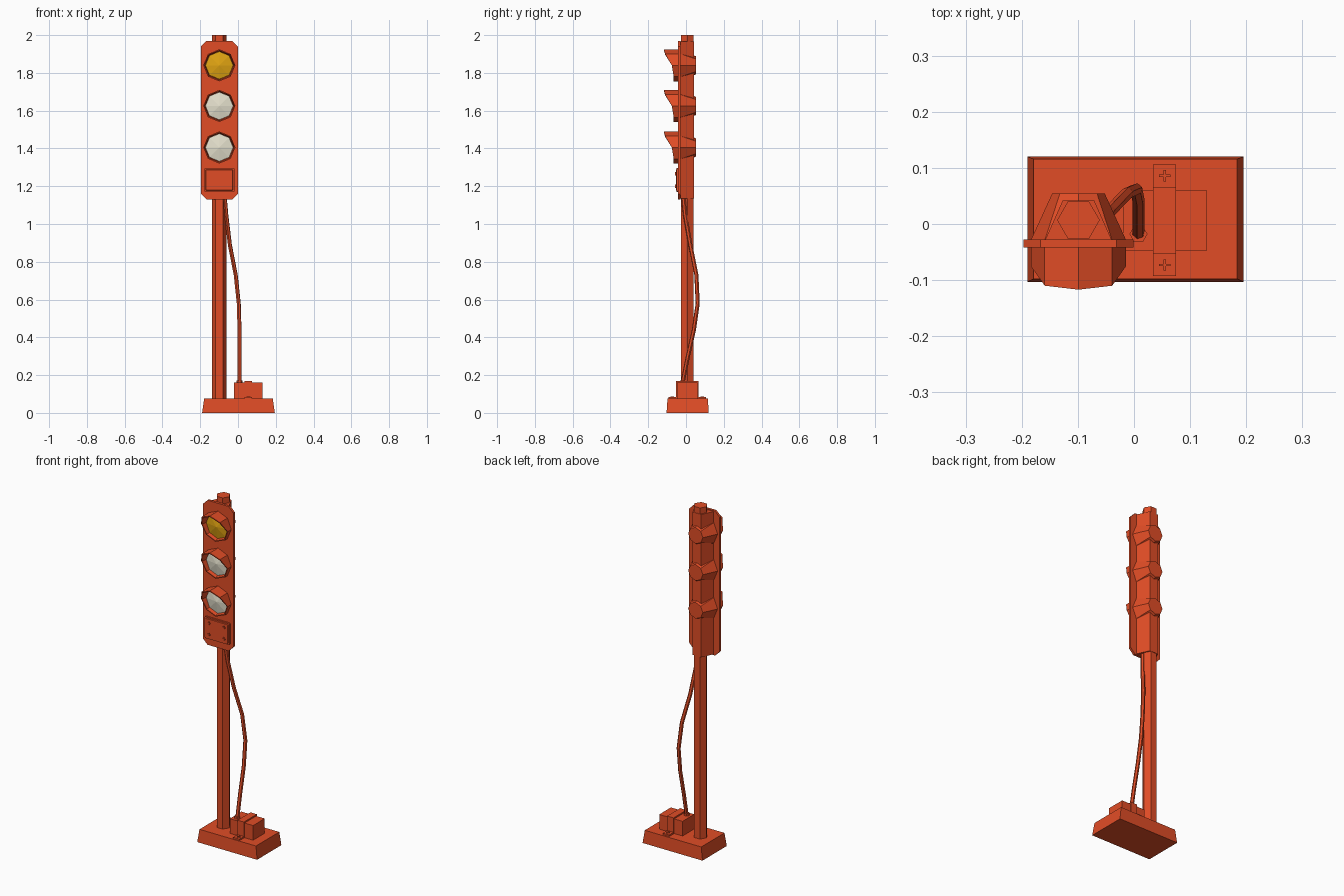
import bpy
import bmesh
import math

cube = bpy.data.objects.get("Cube")
if cube:
    bpy.data.objects.remove(cube, do_unlink=True)


def material(name, rgb):
    m = bpy.data.materials.new(name)
    m.use_nodes = True
    color = (*rgb, 1)
    m.diffuse_color = color
    m.node_tree.nodes["Principled BSDF"].inputs["Base Color"].default_value = color
    return m


RED = material("orange red paint", (0.75, 0.073, 0.019))
AMBER = material("amber glass", (0.75, 0.37, 0.006))
CREAM = material("cream glass", (0.78, 0.75, 0.61))


def loft(name, rings, mat=RED, caps=True):
    """Skin a list of equal rings; without caps the last ring joins the first."""
    bm = bmesh.new()
    rows = [[bm.verts.new(p) for p in ring] for ring in rings]
    pairs = list(zip(rows, rows[1:]))
    if caps:
        bm.faces.new(rows[0])
        bm.faces.new(rows[-1])
    else:
        pairs.append((rows[-1], rows[0]))
    for a, b in pairs:
        n = len(a)
        for i in range(n):
            j = (i + 1) % n
            bm.faces.new((a[i], a[j], b[j], b[i]))
    bmesh.ops.recalc_face_normals(bm, faces=bm.faces)
    mesh = bpy.data.meshes.new(name)
    bm.to_mesh(mesh)
    bm.free()
    mesh.materials.append(mat)
    ob = bpy.data.objects.new(name, mesh)
    bpy.context.collection.objects.link(ob)
    return ob


def rect(x0, x1, y0, y1, z):
    return [(x0, y0, z), (x1, y0, z), (x1, y1, z), (x0, y1, z)]


def box(name, x, y, z):
    return loft(name, [rect(*x, *y, z[0]), rect(*x, *y, z[1])])


def flat_ring(cx, cy, z, r, n):
    return [(cx + r * math.cos(i * math.tau / n), cy + r * math.sin(i * math.tau / n), z)
            for i in range(n)]


def facing_ring(cz, r, depth):
    """Octagon facing the front; depth is one y or a function of height."""
    pts = []
    for i in range(8):
        a = i * math.tau / 8
        y = depth(math.sin(a)) if callable(depth) else depth
        pts.append((PX + r * math.cos(a), y, cz + r * math.sin(a)))
    return pts


def plate(cx, cz, hw, hh, cut, y):
    """Rectangle facing the front with cut corners."""
    corners = [(hw, hh - cut), (hw - cut, hh), (cut - hw, hh), (-hw, hh - cut),
               (-hw, cut - hh), (cut - hw, -hh), (hw - cut, -hh), (hw, cut - hh)]
    return [(cx + x, y, cz + z) for x, z in corners]


PX, PY = -0.099, 0.007

# Foot and pole
loft("base", [rect(-0.19, 0.195, -0.103, 0.12, 0), rect(-0.179, 0.184, -0.098, 0.116, 0.075)])
loft("pole", [flat_ring(PX, PY, z, 0.038, 6) for z in (0.07, 2.0)])

# Signal head: front panel and tapered rear casing
loft("head_panel", [plate(PX, 1.55, 0.098, 0.42, 0.03, y) for y in (-0.042, -0.028)])
casing = [(-0.06, -0.03), (0.06, -0.03), (0.028, 0.042), (-0.028, 0.042)]
loft("rear_casing", [[(PX + x, y, z) for x, y in casing] for z in (1.135, 1.965)])


def hood_depth(s):
    """Hood lip: long at the top, short from the middle down."""
    if s > 0.9:
        return -0.117
    if s > 0.5:
        return -0.11
    return -0.075 if s > -0.1 else -0.065


# Three lamps, each with rear housing, hood and faceted lens
lamps = [("top", 1.84, AMBER), ("middle", 1.625, CREAM), ("bottom", 1.405, CREAM)]
for label, z, glass in lamps:
    loft(label + "_lamp_housing", [facing_ring(z, 0.085, -0.029), facing_ring(z, 0.047, 0.054)])
    loft(label + "_hood", [facing_ring(z, 0.085, -0.04), facing_ring(z, 0.085, hood_depth),
                           facing_ring(z, 0.079, hood_depth), facing_ring(z, 0.073, -0.04)],
         caps=False)
    loft(label + "_lens", [facing_ring(z, 0.075, -0.041), facing_ring(z, 0.073, -0.046),
                           facing_ring(z, 0.001, -0.06)], glass)

# Access cover with raised rim and cross bolts
loft("access_cover", [plate(PX, 1.233, 0.08, 0.063, 0.004, -0.04),
                      plate(PX, 1.233, 0.08, 0.063, 0.004, -0.05),
                      plate(PX, 1.233, 0.072, 0.056, 0.004, -0.05),
                      plate(PX, 1.233, 0.07, 0.054, 0.004, -0.054)])
for sx in (-1, 1):
    for sz in (-1, 1):
        x, z = PX + sx * 0.048, 1.233 + sz * 0.033
        for w, h in ((0.009, 0.002), (0.002, 0.009)):
            box("cover_bolt", (x - w, x + w), (-0.059, -0.053), (z - h, z + h))

# Junction box held by a strap with bolted feet
box("junction_box", (-0.02, 0.13), (-0.047, 0.06), (0.074, 0.16))
strap = [(-0.093, 0.074), (-0.093, 0.084), (-0.053, 0.084), (-0.053, 0.168),
         (0.066, 0.168), (0.066, 0.084), (0.106, 0.084), (0.106, 0.074)]
loft("strap", [[(x, y, z) for y, z in strap] for x in (0.034, 0.075)])
for y in (-0.073, 0.086):
    for w, h in ((0.01, 0.002), (0.002, 0.01)):
        box("strap_bolt", (0.055 - w, 0.055 + w), (y - h, y + h), (0.082, 0.088))

# Slack cable from the head to the junction box
loft("cable_collar", [flat_ring(0.008, -0.018, z, 0.016, 6) for z in (0.155, 0.172)])
path = [(-0.075, -0.02, 1.2), (-0.062, -0.005, 1.05), (-0.043, 0.023, 0.89),
        (-0.012, 0.055, 0.73), (0.004, 0.062, 0.58), (0.008, 0.042, 0.44),
        (0.008, 0.008, 0.29), (0.008, -0.018, 0.16)]
curve = bpy.data.curves.new("cable", "CURVE")
curve.dimensions = "3D"
curve.bevel_depth = 0.011
curve.bevel_resolution = 1
curve.use_fill_caps = True
spline = curve.splines.new("POLY")
spline.points.add(len(path) - 1)
for point, co in zip(spline.points, path):
    point.co = (*co, 1)
spline.use_smooth = False
curve.materials.append(RED)
cable = bpy.data.objects.new("cable", curve)
bpy.context.collection.objects.link(cable)
